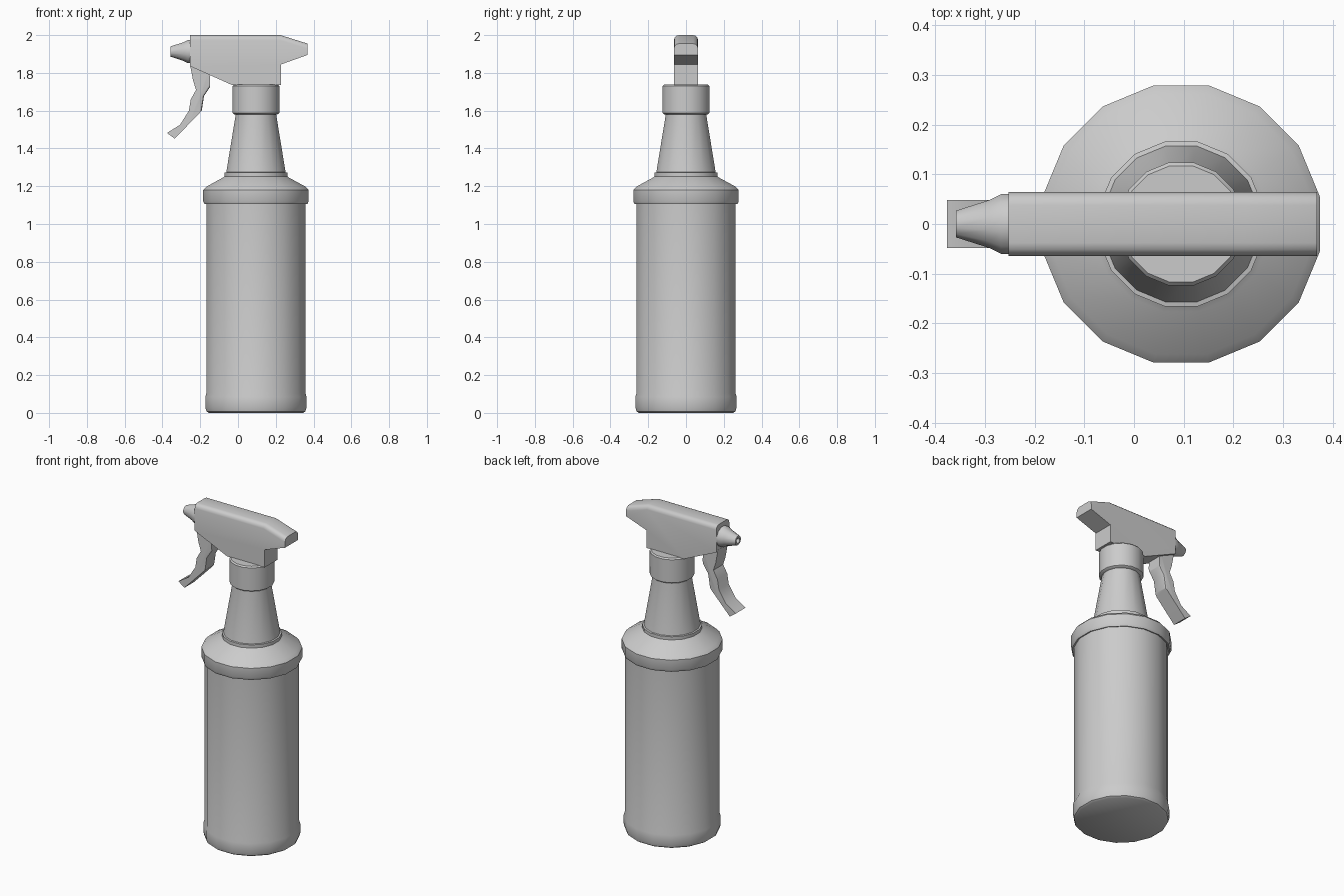
import bpy, bmesh, math
from mathutils import Vector

if "Cube" in bpy.data.objects:
    bpy.data.objects.remove(bpy.data.objects["Cube"])

CX = 0.095          # bottle axis, offset from the origin
SIDES = 16


def finish(name, bm, angle=40):
    bmesh.ops.recalc_face_normals(bm, faces=bm.faces)
    me = bpy.data.meshes.new(name)
    bm.to_mesh(me)
    bm.free()
    ob = bpy.data.objects.new(name, me)
    bpy.context.collection.objects.link(ob)
    bpy.ops.object.select_all(action='DESELECT')
    ob.select_set(True)
    bpy.context.view_layer.objects.active = ob
    bpy.ops.object.shade_smooth_by_angle(angle=math.radians(angle))
    return ob


def lathe(name, profile, place, sides=SIDES, angle=40):
    """Rings of (half width, height), mapped by place(a, b, height), both ends capped."""
    bm = bmesh.new()
    rings = []
    for w, h in profile:
        r = w / math.cos(math.pi / sides)
        ring = []
        for i in range(sides):
            t = 2 * math.pi * (i + 0.5) / sides
            ring.append(bm.verts.new(place(r * math.cos(t), r * math.sin(t), h)))
        rings.append(ring)
    for a, b in zip(rings, rings[1:]):
        for i in range(sides):
            j = (i + 1) % sides
            bm.faces.new((a[i], a[j], b[j], b[i]))
    bm.faces.new(rings[0])
    bm.faces.new(rings[-1])
    return finish(name, bm, angle)


def slab(name, outline, half, bevel, segments, pick):
    """Side outline (x, z) extruded across y, with chosen long rim edges rounded."""
    bm = bmesh.new()
    face = bm.faces.new([bm.verts.new((x, -half, z)) for x, z in outline])
    ext = bmesh.ops.extrude_face_region(bm, geom=[face])
    for v in ext['geom']:
        if isinstance(v, bmesh.types.BMVert):
            v.co.y = half
    bm.normal_update()
    edges = [e for e in bm.edges
             if abs(e.verts[0].co.y - e.verts[1].co.y) < 1e-4 and pick(*e.verts)]
    bmesh.ops.bevel(bm, geom=edges, offset=bevel, segments=segments,
                    profile=0.5, affect='EDGES', clamp_overlap=True)
    return finish(name, bm, 35)


def upright(a, b, h):
    return Vector((CX + a, b, h))


def forward(a, b, h):
    return Vector((h, a, 1.913 + b))


# Bottle: base bead, straight wall, shoulder ring, collar and tapering neck
lathe("bottle", [(0.250, 0), (0.262, 0.008), (0.268, 0.03), (0.268, 0.085),
                 (0.262, 0.105), (0.262, 1.108), (0.272, 1.105), (0.279, 1.12),
                 (0.279, 1.18), (0.262, 1.198), (0.176, 1.245), (0.166, 1.252),
                 (0.166, 1.272), (0.157, 1.274), (0.107, 1.58), (0.107, 1.60)],
      upright)

# Screw cap
lathe("screw_cap", [(0.114, 1.580), (0.124, 1.588), (0.124, 1.73), (0.117, 1.738)],
      upright)

# Sprayer head with rounded top
slab("sprayer_head",
     [(-0.253, 2.0), (0.225, 2.0), (0.368, 1.955), (0.368, 1.895), (0.228, 1.845),
      (0.228, 1.735), (-0.03, 1.735), (-0.253, 1.835)],
     0.064, 0.026, 3, lambda a, b: min(a.co.z, b.co.z) > 1.95)

# Nozzle pointing along -x, with a recessed hole
lathe("nozzle", [(0.061, -0.245), (0.060, -0.268), (0.048, -0.292), (0.027, -0.358),
                 (0.016, -0.358), (0.014, -0.325)], forward, 12)

# Trigger lever
slab("trigger",
     [(-0.254, 1.845), (-0.238, 1.76), (-0.222, 1.71), (-0.25, 1.66), (-0.26, 1.60),
      (-0.307, 1.525), (-0.376, 1.482), (-0.335, 1.452), (-0.265, 1.524),
      (-0.192, 1.60), (-0.18, 1.677), (-0.148, 1.725), (-0.15, 1.83)],
     0.048, 0.012, 2,
     lambda a, b: max(a.co.z, b.co.z) < 1.83 and a.co.x + b.co.x > 2 * (-0.335)
     and min(a.co.z, b.co.z) > 1.453 and (a.co.x > -0.2 and b.co.x > -0.2))
